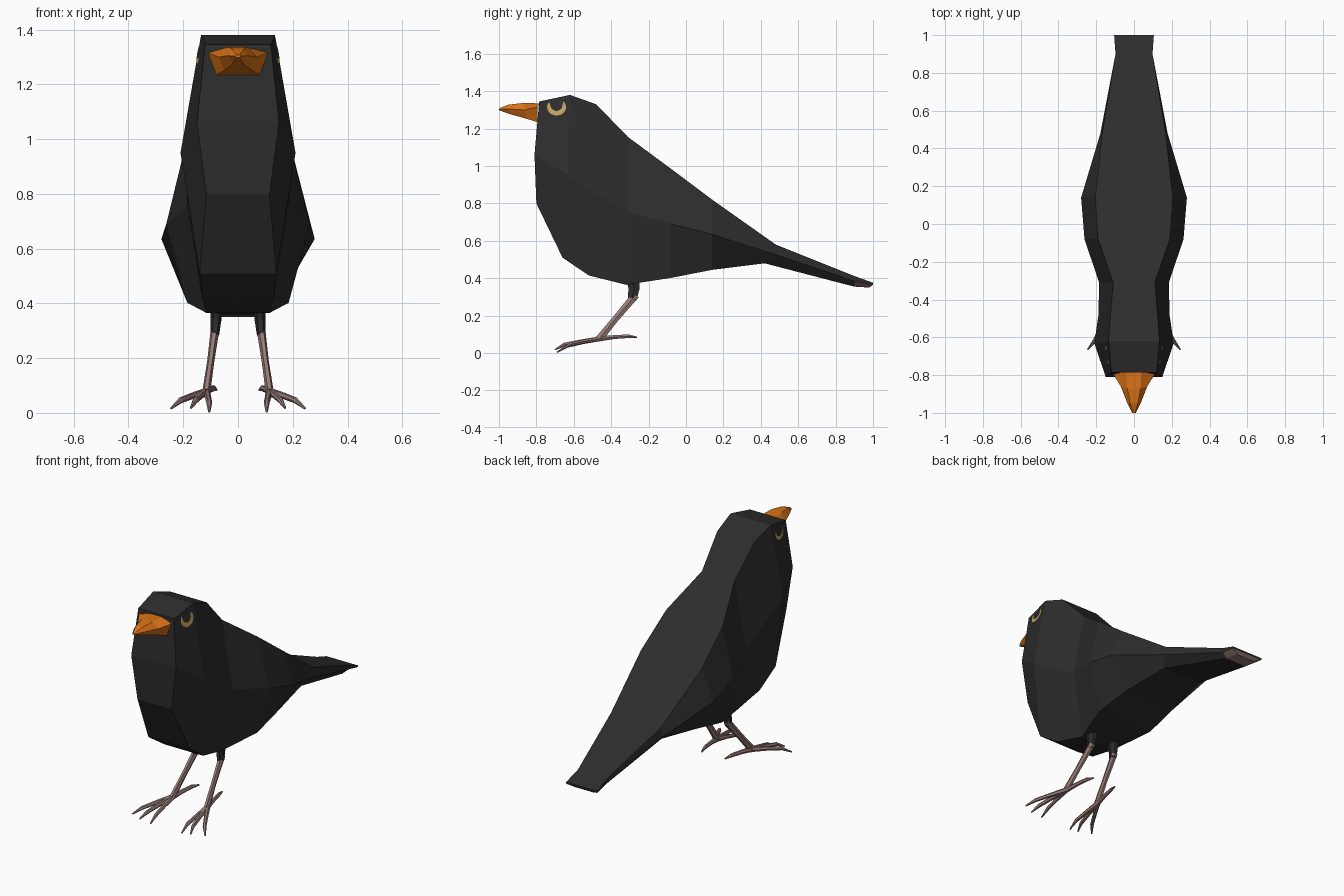
import bpy, bmesh, math
from mathutils import Vector
from mathutils.bvhtree import BVHTree

if "Cube" in bpy.data.objects:
    bpy.data.objects.remove(bpy.data.objects["Cube"])


def material(name, rgb):
    m = bpy.data.materials.new(name)
    m.diffuse_color = (*rgb, 1)
    m.use_nodes = True
    m.node_tree.nodes["Principled BSDF"].inputs["Base Color"].default_value = m.diffuse_color
    return m


BLACK = material("black_feathers", (0.026, 0.026, 0.026))
ORANGE = material("orange_beak", (0.70, 0.17, 0.008))
PINK = material("dull_pink_skin", (0.31, 0.20, 0.19))
GOLD = material("gold_eye_ring", (0.56, 0.37, 0.13))


def finish(name, bm, mats, mirror=False):
    bmesh.ops.recalc_face_normals(bm, faces=bm.faces)
    me = bpy.data.meshes.new(name)
    bm.to_mesh(me)
    ob = bpy.data.objects.new(name, me)
    bpy.context.collection.objects.link(ob)
    for m in mats:
        me.materials.append(m)
    if mirror:
        ob.modifiers.new("mirror", 'MIRROR').use_clip = False
    return ob


def skin(bm, rings):
    """Join successive rings of points with quads; return vertex rings."""
    vs = [[bm.verts.new(p) for p in r] for r in rings]
    n = len(vs[0])
    for a, b in zip(vs, vs[1:]):
        for i in range(n):
            j = (i + 1) % n
            bm.faces.new((a[i], a[j], b[j], b[i]))
    return vs


def hex_loft(stations):
    """Six-sided loft: each station gives top, middle and bottom right points."""
    bm = bmesh.new()
    rings = [list(s) + [(-x, y, z) for x, y, z in reversed(s)] for s in stations]
    vs = skin(bm, rings)
    for r in (vs[0], vs[-1]):
        bm.faces.new((r[0], r[1], r[4], r[5]))
        bm.faces.new((r[1], r[2], r[3], r[4]))
    return bm


def tube(bm, points, radii, sides=6, deep=1.0):
    """Tapered tube along a path; deep stretches it in the side view."""
    pts = [Vector(p) for p in points]
    rings = []
    for i, p in enumerate(pts):
        d = (pts[min(i + 1, len(pts) - 1)] - pts[max(i - 1, 0)]).normalized()
        v = d.cross(Vector((1, 0, 0))).normalized()
        u = v.cross(d)
        rings.append([p + radii[i] * (u * math.cos(a) + v * math.sin(a) * deep)
                      for a in (2 * math.pi * k / sides for k in range(sides))])
    vs = skin(bm, rings)
    bm.faces.new(vs[0])
    bm.faces.new(vs[-1])


# Body, head and tail in one faceted loft from face to tail tip
body_bm = hex_loft([
    ((0.120, -0.785, 1.345), (0.150, -0.81, 1.06), (0.115, -0.80, 0.80)),
    ((0.135, -0.62, 1.38), (0.210, -0.63, 0.95), (0.140, -0.66, 0.51)),
    ((0.125, -0.48, 1.33), (0.188, -0.48, 0.85), (0.130, -0.52, 0.415)),
    ((0.110, -0.31, 1.155), (0.185, -0.31, 0.755), (0.115, -0.32, 0.365)),
    ((0.190, -0.08, 0.985), (0.262, -0.08, 0.69), (0.185, -0.08, 0.402)),
    ((0.205, 0.14, 0.82), (0.280, 0.14, 0.635), (0.170, 0.14, 0.445)),
    ((0.168, 0.48, 0.58), (0.178, 0.48, 0.525), (0.130, 0.42, 0.48)),
    ((0.098, 0.90, 0.412), (0.098, 0.90, 0.385), (0.070, 0.90, 0.355)),
    ((0.105, 1.00, 0.376), (0.105, 1.00, 0.366), (0.060, 0.98, 0.350)),
])
body = finish("body", body_bm, [BLACK, PINK])
# Pale underside at the tail tip
for f in body.data.polygons:
    if f.center.y > 0.92 and f.normal.z < -0.3:
        f.material_index = 1

# Beak, with its base spread flat against the face
finish("beak", hex_loft([
    ((0.040, -0.780, 1.335), (0.110, -0.795, 1.315), (0.078, -0.795, 1.235)),
    ((0.035, -0.870, 1.337), (0.070, -0.860, 1.300), (0.050, -0.850, 1.252)),
    ((0.020, -0.950, 1.328), (0.035, -0.950, 1.305), (0.020, -0.930, 1.274)),
    ((0.006, -1.000, 1.308), (0.010, -1.000, 1.303), (0.006, -1.000, 1.298)),
]), [ORANGE])

# Eye rings: thin open arcs laid on the sides of the head
body_bm.faces.ensure_lookup_table()
tree = BVHTree.FromBMesh(body_bm)


def on_head(y, z):
    hit = tree.ray_cast(Vector((1, y, z)), Vector((-1, 0, 0)))[0]
    return Vector((hit.x + 0.005, y, z))


eye_bm = bmesh.new()
STEPS = 16
arc = []
for k in range(STEPS + 1):
    a = math.radians(145 + 255 * k / STEPS)
    inner = 0.044 - 0.022 * math.sin(math.pi * k / STEPS) ** 0.5
    arc.append([eye_bm.verts.new(on_head(-0.692 + r * 1.03 * math.cos(a),
                                         1.315 + r * 0.92 * math.sin(a)))
                for r in (inner, 0.049)])
for a, b in zip(arc, arc[1:]):
    eye_bm.faces.new((a[0], a[1], b[1], b[0]))
eye = finish("eye_rings", eye_bm, [GOLD], mirror=True)

# Feathered thighs
thigh_bm = bmesh.new()
tube(thigh_bm, [(0.078, -0.285, 0.40), (0.080, -0.278, 0.345), (0.085, -0.288, 0.285)],
     [0.024, 0.020, 0.016], deep=1.7)
finish("thighs", thigh_bm, [BLACK], mirror=True)

# Shanks
leg_bm = bmesh.new()
tube(leg_bm, [(0.083, -0.270, 0.31), (0.100, -0.375, 0.185), (0.116, -0.465, 0.075)],
     [0.016, 0.013, 0.015], deep=1.5)
finish("legs", leg_bm, [PINK], mirror=True)

# Feet: three front toes with drooping claws, one back toe
foot_bm = bmesh.new()
HUB = (0.116, -0.455, 0.077)
for knuckle, tip in [((0.210, -0.620, 0.046), (0.245, -0.665, 0.016)),
                     ((0.155, -0.650, 0.046), (0.172, -0.700, 0.018)),
                     ((0.105, -0.635, 0.038), (0.105, -0.690, 0.004)),
                     ((0.090, -0.310, 0.090), (0.078, -0.262, 0.084))]:
    mid = Vector(HUB).lerp(Vector(knuckle), 0.5) + Vector((0, 0, 0.002))
    tube(foot_bm, [HUB, mid, knuckle, tip], [0.015, 0.012, 0.011, 0.004])
finish("feet", foot_bm, [PINK], mirror=True)
